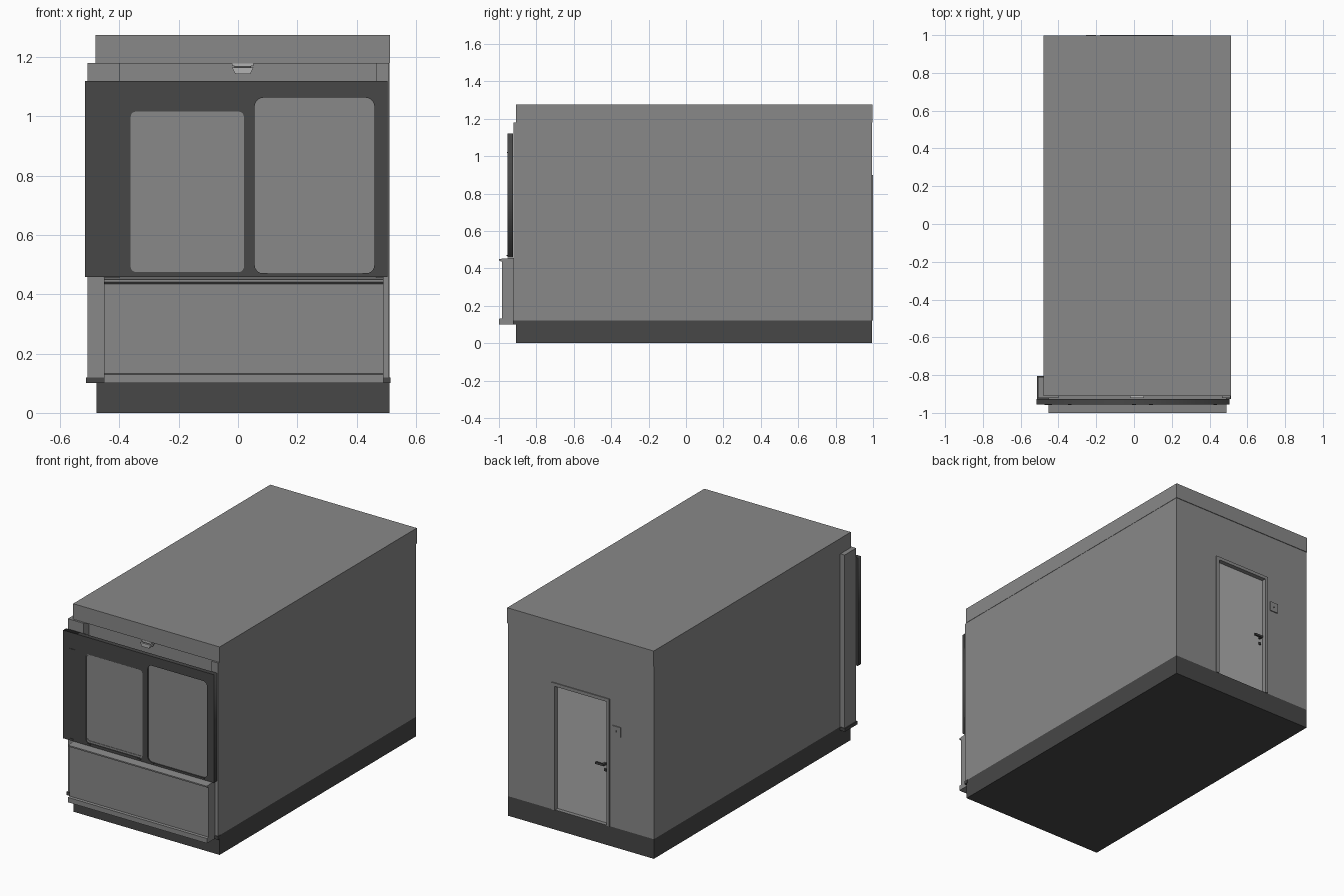
import bpy, bmesh, math

if "Cube" in bpy.data.objects:
    bpy.data.objects.remove(bpy.data.objects["Cube"])


def material(name, r, g, b):
    m = bpy.data.materials.new(name)
    m.diffuse_color = (r, g, b, 1)
    m.use_nodes = True
    m.node_tree.nodes["Principled BSDF"].inputs["Base Color"].default_value = m.diffuse_color
    return m


WALL = material("wall grey", 0.25, 0.25, 0.25)
DARK = material("charcoal", 0.063, 0.063, 0.063)
DOOR = material("door light grey", 0.42, 0.42, 0.42)
LAMP = material("lamp pale grey", 0.45, 0.45, 0.45)


def finish(name, bm, mat):
    bmesh.ops.recalc_face_normals(bm, faces=bm.faces)
    me = bpy.data.meshes.new(name)
    bm.to_mesh(me)
    bm.free()
    ob = bpy.data.objects.new(name, me)
    bpy.context.collection.objects.link(ob)
    if mat:
        me.materials.append(mat)
    return ob


def box(name, x, y, z, mat):
    """Box from (min, max) pairs on each axis."""
    bm = bmesh.new()
    bmesh.ops.create_cube(bm, size=1)
    for v in bm.verts:
        v.co = [r[0] if c < 0 else r[1] for r, c in zip((x, y, z), v.co)]
    return finish(name, bm, mat)


def extrude_x(name, profile, x0, x1, mat):
    """Closed (y, z) profile swept along x."""
    bm = bmesh.new()
    f = bm.faces.new([bm.verts.new((x0, y, z)) for y, z in profile])
    new = bmesh.ops.extrude_face_region(bm, geom=[f])["geom"]
    for v in new:
        if isinstance(v, bmesh.types.BMVert):
            v.co.x = x1
    return finish(name, bm, mat)


def rounded(x0, x1, z0, z1, r, n=5):
    """Outline of a rectangle with rounded corners."""
    if r == 0:
        return [(x0, z0), (x1, z0), (x1, z1), (x0, z1)]
    pts = []
    corners = ((x1 - r, z1 - r), (x0 + r, z1 - r), (x0 + r, z0 + r), (x1 - r, z0 + r))
    for k, (cx, cz) in enumerate(corners):
        for i in range(n + 1):
            a = math.pi / 2 * (k + i / n)
            pts.append((cx + r * math.cos(a), cz + r * math.sin(a)))
    return pts


def plate(name, loops, y0, y1, mat):
    """Upright plate in the xz plane; loops after the first are holes."""
    cu = bpy.data.curves.new(name, "CURVE")
    cu.dimensions = "2D"
    cu.fill_mode = "BOTH"
    cu.extrude = (y1 - y0) / 2
    for pts in loops:
        s = cu.splines.new("POLY")
        s.points.add(len(pts) - 1)
        for p, (x, z) in zip(s.points, pts):
            p.co = (x, z, 0, 1)
        s.use_cyclic_u = True
    cu.materials.append(mat)
    ob = bpy.data.objects.new(name, cu)
    bpy.context.collection.objects.link(ob)
    ob.rotation_euler.x = math.pi / 2
    ob.location.y = (y0 + y1) / 2
    bpy.ops.object.select_all(action="DESELECT")
    ob.select_set(True)
    bpy.context.view_layer.objects.active = ob
    bpy.ops.object.convert(target="MESH")
    return ob


def cut(ob, x, y, z):
    """Boolean pocket with a hidden cutter."""
    cutter = box("cutter", x, y, z, None)
    cutter.hide_render = True
    cutter.hide_set(True)
    cutter.display_type = "WIRE"
    mod = ob.modifiers.new("pocket", "BOOLEAN")
    mod.operation = "DIFFERENCE"
    mod.solver = "EXACT"
    mod.object = cutter


# Building shell
box("plinth", (-0.478, 0.511), (-0.908, 0.994), (0, 0.12), DARK)
walls = box("walls", (-0.478, 0.511), (-0.908, 0.994), (0.12, 1.18), WALL)
cut(walls, (-0.165, 0.195), (0.965, 1.1), (0.121, 0.88))
cut(walls, (-0.40, 0.465), (-1.1, -0.87), (0.48, 1.178))
box("roof", (-0.48, 0.513), (-0.91, 0.998), (1.18, 1.275), WALL)

# Shopfront casing posts and their dark feet
box("left_post", (-0.508, -0.40), (-0.922, -0.90), (0.12, 1.18), WALL)
box("left_post_return", (-0.508, -0.47), (-0.922, -0.81), (0.12, 1.18), WALL)
box("right_post", (0.465, 0.51), (-0.922, -0.90), (0.12, 1.18), WALL)
box("left_foot", (-0.513, -0.45), (-0.926, -0.90), (0.1, 0.12), DARK)
box("left_foot_return", (-0.513, -0.47), (-0.926, -0.806), (0.1, 0.12), DARK)
box("right_foot", (0.49, 0.514), (-0.926, -0.90), (0.1, 0.12), DARK)

# Counter front with projecting ledge and skirting
extrude_x("counter",
          [(-0.905, 0.1), (-1.0, 0.1), (-1.0, 0.13), (-0.984, 0.132),
           (-0.984, 0.435), (-1.0, 0.442), (-1.0, 0.45), (-0.905, 0.458)],
          -0.452, 0.49, WALL)

# Window screen with two rounded openings
openings = [(-0.362, 0.02, 0.475, 1.016, 0.018), (0.056, 0.46, 0.47, 1.063, 0.03)]
plate("window_screen",
      [rounded(-0.516, 0.505, 0.458, 1.12, 0)] + [rounded(*o) for o in openings],
      -0.955, -0.926, DARK)
for side, (x0, x1, z0, z1, r) in zip(("left", "right"), openings):
    box(side + "_window_pane", (x0 - 0.005, x1 + 0.005), (-0.948, -0.93),
        (z0 - 0.005, z1 + 0.005), WALL)

# Sash rim and rail of the left opening
x0, x1, z0, z1, r = openings[0]
plate("left_window_sash",
      [rounded(x0, x1, z0, z1, r),
       rounded(x0 + 0.007, x1 - 0.007, z0 + 0.012, z1 - 0.005, r * 0.7)],
      -0.951, -0.947, WALL)

# Small catches on the screen
for x in (-0.455, -0.34, 0.0, 0.09, 0.43):
    box("screen_catch", (x - 0.01, x + 0.01), (-0.959, -0.95), (0.465, 0.472), DARK)
box("screen_slot", (-0.475, -0.435), (-0.958, -0.95), (1.017, 1.022), DARK)

# Tapered lamp under the eaves
lamp = box("lamp_shade", (-0.02, 0.052), (-0.92, -0.88), (1.143, 1.165), LAMP)
for v in lamp.data.vertices:
    if v.co.z < 1.15:
        v.co.x = 0.016 + (v.co.x - 0.016) * 0.7
box("lamp_mount", (-0.02, 0.052), (-0.91, -0.868), (1.169, 1.179), LAMP)
box("lamp_neck", (-0.012, 0.044), (-0.91, -0.875), (1.164, 1.17), DARK)

# Rear door in its frame
box("rear_door", (-0.165, 0.195), (0.955, 0.972), (0.122, 0.88), DOOR)
for name, x in (("left", (0.19, 0.21)), ("right", (-0.18, -0.16))):
    box(name + "_door_jamb", x, (0.968, 1.0), (0.12, 0.9), WALL)
box("door_head", (-0.16, 0.19), (0.968, 1.0), (0.88, 0.9), WALL)

# Door handle, keyhole and wall switch
box("handle_stem", (-0.142, -0.13), (0.97, 0.998), (0.479, 0.491), DARK)
box("handle_lever", (-0.142, -0.085), (0.99, 1.0), (0.479, 0.491), DARK)
box("keyhole", (-0.143, -0.13), (0.97, 0.98), (0.44, 0.455), DARK)
box("wall_switch", (-0.255, -0.2), (0.99, 1.0), (0.685, 0.745), WALL)
box("switch_button", (-0.232, -0.223), (0.998, 1.001), (0.71, 0.72), DARK)
